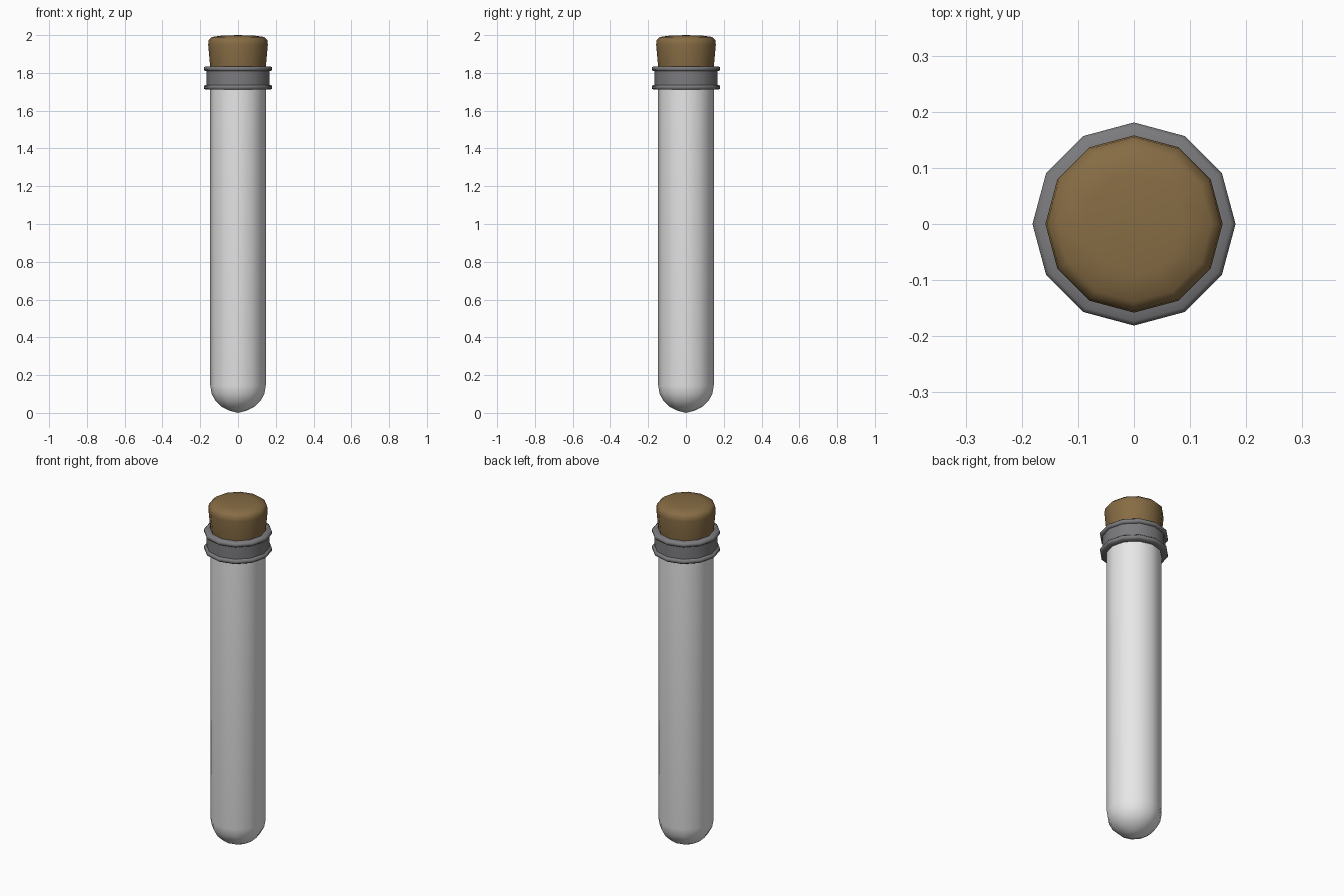
import bpy, bmesh, math

if "Cube" in bpy.data.objects:
    bpy.data.objects.remove(bpy.data.objects["Cube"])

SIDES = 12


def material(name, rgb):
    m = bpy.data.materials.new(name)
    m.diffuse_color = (*rgb, 1)
    m.use_nodes = True
    m.node_tree.nodes["Principled BSDF"].inputs["Base Color"].default_value = m.diffuse_color
    return m


def lathe(name, profile, mat, angle=40, closed=False):
    """Revolve (radius, z) points, listed bottom to top on the outside."""
    bm = bmesh.new()
    rings = []
    for r, z in profile:
        if r < 1e-5:
            rings.append([bm.verts.new((0, 0, z))] * SIDES)
        else:
            rings.append([bm.verts.new((r * math.cos(2 * math.pi * i / SIDES),
                                        r * math.sin(2 * math.pi * i / SIDES), z))
                          for i in range(SIDES)])
    pairs = list(zip(rings, rings[1:]))
    if closed:
        pairs.append((rings[-1], rings[0]))
    for a, b in pairs:
        for i in range(SIDES):
            j = (i + 1) % SIDES
            bm.faces.new(list(dict.fromkeys((a[i], a[j], b[j], b[i]))))
    bmesh.ops.recalc_face_normals(bm, faces=bm.faces)
    me = bpy.data.meshes.new(name)
    bm.to_mesh(me)
    bm.free()
    me.materials.append(mat)
    ob = bpy.data.objects.new(name, me)
    bpy.context.collection.objects.link(ob)
    bpy.ops.object.select_all(action='DESELECT')
    ob.select_set(True)
    bpy.context.view_layer.objects.active = ob
    bpy.ops.object.shade_smooth_by_angle(angle=math.radians(angle))
    return ob


glass = material("pale glass", (0.8, 0.8, 0.8))
metal = material("grey metal", (0.2, 0.2, 0.21))
cork = material("brown cork", (0.24, 0.15, 0.058))

# Glass tube with rounded bottom
R = 0.147
bowl = [(R * math.sin(t), 0.005 + 0.14 * (1 - math.cos(t)))
        for t in (math.pi / 2 * k / 5 for k in range(6))]
bowl[0] = (0, 0.0)
lathe("glass_tube", bowl + [(R, 1.78)], glass)

# Metal collar band
lathe("collar_band", [(0.14, 1.72), (0.168, 1.72), (0.168, 1.82), (0.14, 1.82)],
      metal, closed=True)

# Rounded rims at the two ends of the collar
for label, z in (("lower", 1.724), ("upper", 1.822)):
    lathe(label + "_collar_rim",
          [(0.14, z - 0.013), (0.173, z - 0.013), (0.181, z - 0.006),
           (0.181, z + 0.006), (0.173, z + 0.013), (0.14, z + 0.013)],
          metal, angle=50, closed=True)

# Tapered cork with rounded top edge
lathe("cork_stopper",
      [(0, 1.76), (0.138, 1.76), (0.147, 1.83), (0.158, 1.95), (0.155, 1.975),
       (0.138, 1.99), (0.09, 1.997), (0, 2.0)], cork, angle=60)
